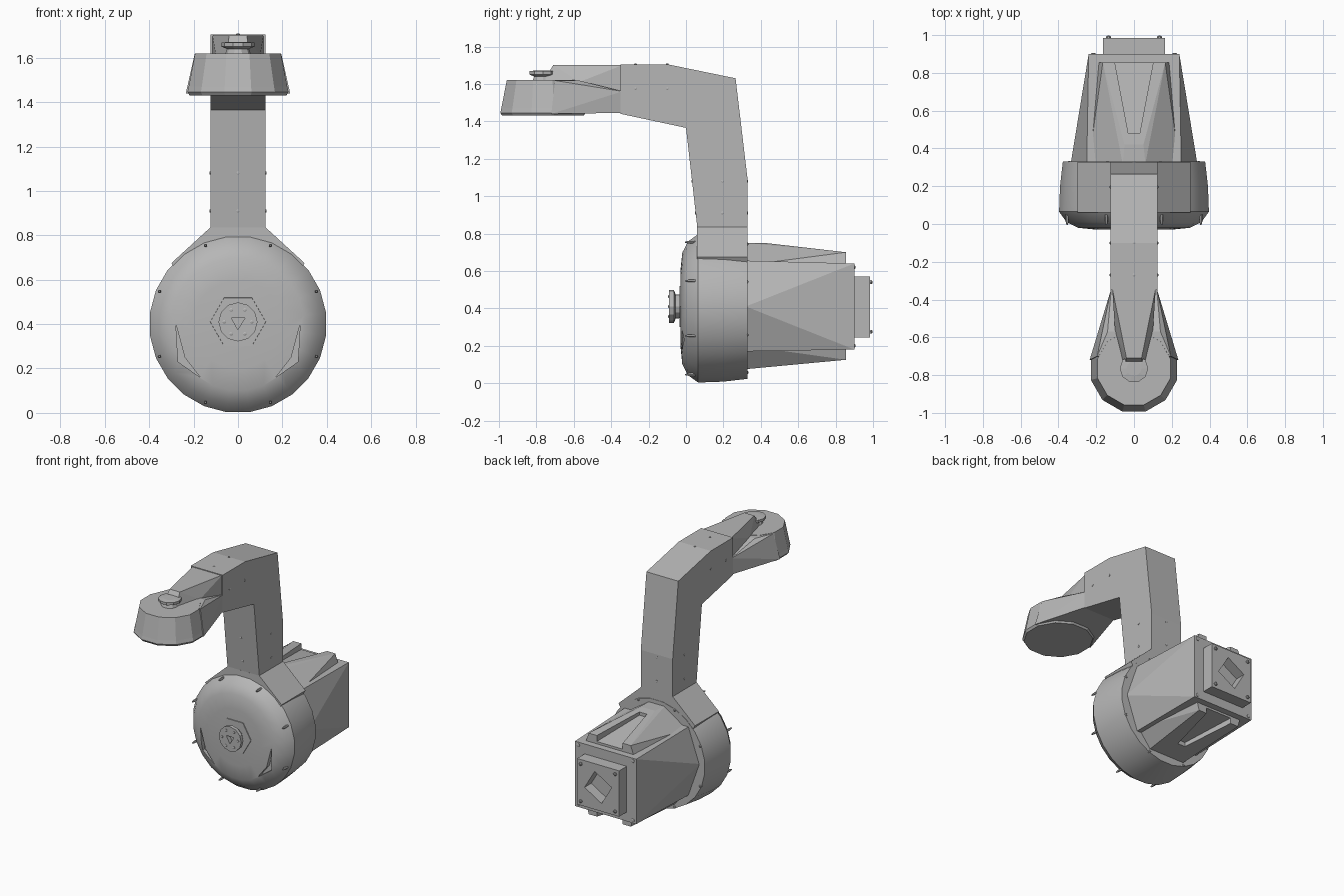
import bpy, bmesh, math
from mathutils import Vector, Matrix

cube = bpy.data.objects.get("Cube")
if cube:
    bpy.data.objects.remove(cube, do_unlink=True)

grey = bpy.data.materials.new("cast grey metal")
grey.use_nodes = True
GREY = (0.47, 0.47, 0.47, 1)
grey.diffuse_color = GREY
grey.node_tree.nodes["Principled BSDF"].inputs["Base Color"].default_value = GREY


def finish(name, bm, smooth=False):
    bmesh.ops.recalc_face_normals(bm, faces=bm.faces)
    mesh = bpy.data.meshes.new(name)
    bm.to_mesh(mesh)
    bm.free()
    ob = bpy.data.objects.new(name, mesh)
    bpy.context.collection.objects.link(ob)
    mesh.materials.append(grey)
    if smooth:
        bpy.ops.object.select_all(action='DESELECT')
        ob.select_set(True)
        bpy.context.view_layer.objects.active = ob
        bpy.ops.object.shade_smooth_by_angle(angle=math.radians(28))
    return ob


def hull(name, half_points):
    """Convex solid from points on +x, mirrored to -x."""
    bm = bmesh.new()
    for x, y, z in half_points:
        for s in (1, -1):
            bm.verts.new((s * x, y, z))
    result = bmesh.ops.convex_hull(bm, input=bm.verts)
    spare = [v for v in result["geom_interior"] if isinstance(v, bmesh.types.BMVert)]
    bmesh.ops.delete(bm, geom=spare, context='VERTS')
    bmesh.ops.dissolve_limit(bm, angle_limit=0.02, verts=bm.verts, edges=bm.edges)
    return finish(name, bm)


def block(name, x, y0, y1, z0, z1):
    return hull(name, [(x, y, z) for y in (y0, y1) for z in (z0, z1)])


def prism(name, outline, along, depth):
    """Extrude a flat closed outline."""
    bm = bmesh.new()
    face = bm.faces.new([bm.verts.new(p) for p in outline])
    new = bmesh.ops.extrude_face_region(bm, geom=[face])["geom"]
    bmesh.ops.translate(bm, vec=Vector(along) * depth,
                        verts=[v for v in new if isinstance(v, bmesh.types.BMVert)])
    return finish(name, bm)


def lathe(name, profile, centre, axis, sides, turn=0, smooth=False):
    """Capped rings of (radius, height) along an axis."""
    bm = bmesh.new()
    rings = []
    for r, h in profile:
        angles = [turn + math.tau * i / sides for i in range(sides)]
        rings.append([bm.verts.new((r * math.cos(a), r * math.sin(a), h)) for a in angles])
    for a, b in zip(rings, rings[1:]):
        for i in range(sides):
            j = (i + 1) % sides
            bm.faces.new((a[i], a[j], b[j], b[i]))
    bm.faces.new(rings[0])
    bm.faces.new(rings[-1])
    rot = Vector(axis).to_track_quat('Z', 'Y').to_matrix().to_4x4()
    bm.transform(Matrix.Translation(centre) @ rot)
    return finish(name, bm, smooth)


def cut(target, cutter):
    cutter.hide_render = True
    cutter.hide_set(True)
    cutter.display_type = 'WIRE'
    mod = target.modifiers.new("cut", 'BOOLEAN')
    mod.operation = 'DIFFERENCE'
    mod.solver = 'EXACT'
    mod.object = cutter
    bpy.context.view_layer.update()
    mesh = bpy.data.meshes.new_from_object(
        target.evaluated_get(bpy.context.evaluated_depsgraph_get()))
    target.modifiers.clear()
    target.data = mesh
    bpy.data.objects.remove(cutter, do_unlink=True)


def bolt(name, place, axis, r=0.009, length=0.012):
    lathe(name, [(r, -0.01), (r, length * 0.6), (r * 0.5, length)], place, axis, 6)


FRONT, BACK, UP = (0, -1, 0), (0, 1, 0), (0, 0, 1)
MID = 0.4

# Joint drum with domed front and two shallow pockets
drum = lathe("joint_drum", [(0.2, -0.03), (0.3, -0.02), (0.36, 0.01), (0.4, 0.065),
                            (0.395, 0.2), (0.38, 0.33)], (0, 0, MID), BACK, 24,
             math.pi / 24, True)
for s in (1, -1):
    corners = [(0.28, 0.4), (0.27, 0.23), (0.17, 0.16), (0.24, 0.25)]
    cut(drum, prism("pocket_cutter", [(s * x, -0.1, z) for x, z in corners], BACK, 0.11))

# Front hub: collar, flared cap and a recessed centre
lathe("hub_collar", [(0.13, 0), (0.125, -0.035)], (0, 0, 0.41), BACK, 6, 0)
cap = lathe("hub_cap", [(0.06, -0.02), (0.065, 0.025), (0.088, 0.035), (0.088, 0.06)],
            (0, -0.03, 0.41), FRONT, 12, 0, True)
cut(cap, lathe("hub_cutter", [(0.035, 0.03), (0.035, 0.1)], (0, -0.03, 0.41), FRONT, 3, 0.5))
for i in range(6):
    a = math.tau * i / 6
    bolt("hub_bolt", (0.062 * math.cos(a), -0.09, 0.41 + 0.062 * math.sin(a)), FRONT, 0.009, 0.006)

# Shoulders that blend the drum into the neck
prism("neck_shoulder", [(x, 0.06, z) for x, z in
      [(-0.125, 0.835), (0.125, 0.835), (0.3, 0.675), (0.2, 0.5), (-0.2, 0.5), (-0.3, 0.675)]],
      BACK, 0.268)

# Bent neck
prism("bent_neck", [(-0.125, y, z) for y, z in
      [(0.062, 0.82), (0.328, 0.82), (0.328, 1.1), (0.265, 1.63), (-0.1, 1.705),
       (-0.35, 1.705), (-0.35, 1.44), (0, 1.365)]], (1, 0, 0), 0.25)

# Forearm spreading to the wrist, with a raised tongue above
hull("forearm", [(0.12, -0.34, 1.445), (0.12, -0.34, 1.56), (0.235, -0.72, 1.44),
                 (0.195, -0.7, 1.618), (0.14, -0.57, 1.618)])
hull("wrist_tongue", [(0.115, -0.34, 1.70), (0.115, -0.34, 1.56), (0.04, -0.71, 1.70),
                      (0.05, -0.76, 1.62), (0.1, -0.57, 1.61)])

# Wrist disc and its knob
WRIST = (0, -0.765, 0)
lathe("wrist_disc", [(0.225, 1.43), (0.236, 1.445), (0.23, 1.47), (0.2, 1.62)], WRIST, UP, 12, 0.26)
lathe("wrist_knob", [(0.06, 1.61), (0.05, 1.64), (0.075, 1.65), (0.075, 1.668), (0.04, 1.672)],
      WRIST, UP, 10)
for i in range(8):
    a = math.tau * (i + 0.5) / 8
    bolt("wrist_bolt", (0.205 * math.cos(a), -0.765 + 0.205 * math.sin(a), 1.434),
         (0, 0, -1), 0.008, 0.003)

# Motor housing: faceted body with grooved fins above and below
hull("motor_housing", [(0.335, 0.32, 0.41), (0.25, 0.32, 0.655), (0.25, 0.32, 0.17),
                       (0.24, 0.9, 0.64), (0.24, 0.9, 0.18)])
top_fin = hull("top_fin", [(0.06, 0.32, 0.75), (0.05, 0.42, 0.75), (0.165, 0.855, 0.70),
                           (0.24, 0.32, 0.63), (0.2, 0.855, 0.6)])
cut(top_fin, hull("groove_cutter", [(0.03, 0.48, 0.8), (0.03, 0.48, 0.72),
                                    (0.11, 0.9, 0.8), (0.11, 0.9, 0.65)]))
low_fin = hull("lower_fin", [(0.14, 0.32, 0.075), (0.12, 0.6, 0.125), (0.165, 0.855, 0.125),
                             (0.24, 0.32, 0.2), (0.2, 0.855, 0.25)])
cut(low_fin, hull("groove_cutter", [(0.03, 0.48, 0.0), (0.03, 0.48, 0.12),
                                    (0.11, 0.9, 0.0), (0.11, 0.9, 0.17)]))

# Rear connector box with a diamond socket
connector = block("rear_connector", 0.165, 0.89, 0.985, 0.245, 0.57)
cut(connector, lathe("socket_cutter", [(0.11, 0.91), (0.11, 1.1)], (0, 0, 0.408), BACK, 4, 0.25))

# Bolts around the drum rim, front and back
for i in range(8):
    a = math.tau * (i + 0.5) / 8
    x, z = 0.383 * math.cos(a), MID + 0.383 * math.sin(a)
    bolt("drum_front_bolt", (x, 0.04, z), FRONT, 0.008, 0.045)
    bolt("drum_back_bolt", (x * 0.97, 0.325, MID + (z - MID) * 0.97), BACK, 0.01, 0.008)

# Bolts on the neck, housing and connector
for z in (0.91, 1.08):
    bolt("neck_front_bolt", (0, 0.062 - (z - 0.82) * 0.114, z), FRONT, 0.008, 0.004)
    bolt("neck_back_bolt", (0, 0.328, z), BACK, 0.008, 0.004)
for y in (-0.27, -0.1):
    bolt("neck_top_bolt", (0, y, 1.705), UP, 0.008, 0.004)
for s in (1, -1):
    for y, z in ((0.195, 0.91), (0.195, 1.08), (-0.27, 1.575), (-0.1, 1.575)):
        bolt("neck_side_bolt", (s * 0.125, y, z), (s, 0, 0), 0.008, 0.004)
    for z in (0.2, 0.62):
        bolt("housing_bolt", (s * 0.215, 0.9, z), BACK, 0.012, 0.006)
    for z in (0.275, 0.54):
        bolt("connector_bolt", (s * 0.135, 0.985, z), BACK, 0.012, 0.012)
